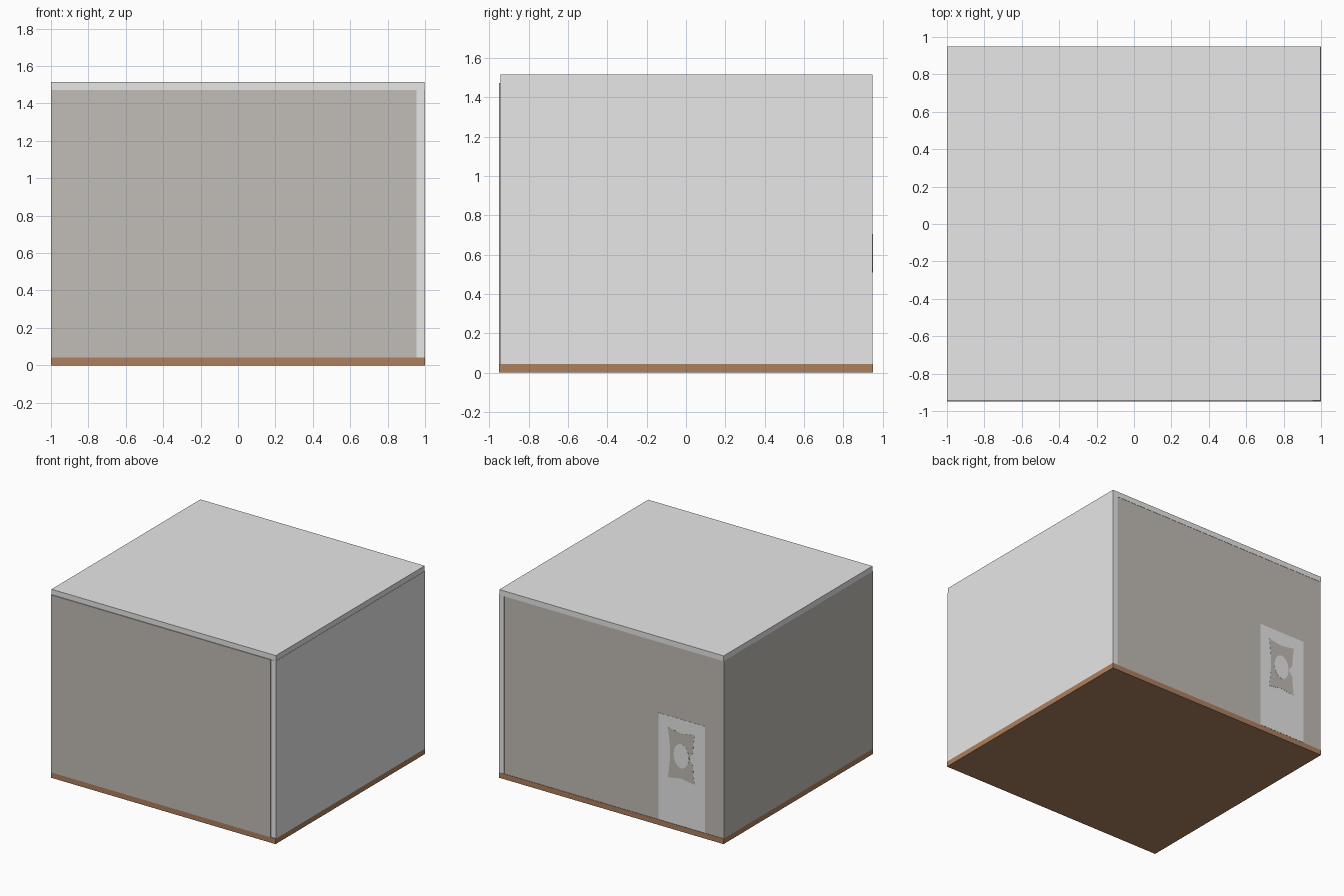
import bpy, bmesh, math

if "Cube" in bpy.data.objects:
    bpy.data.objects.remove(bpy.data.objects["Cube"])


def material(name, rgb):
    m = bpy.data.materials.new(name)
    m.diffuse_color = (*rgb, 1.0)
    m.use_nodes = True
    m.node_tree.nodes["Principled BSDF"].inputs["Base Color"].default_value = m.diffuse_color
    return m


GREY = material("light grey", (0.8, 0.8, 0.8))
TAUPE = material("warm grey", (0.535, 0.508, 0.474))
BROWN = material("wood brown", (0.423, 0.216, 0.114))


def finish(bm, name, mat):
    bmesh.ops.recalc_face_normals(bm, faces=bm.faces[:])
    me = bpy.data.meshes.new(name)
    bm.to_mesh(me)
    bm.free()
    me.materials.append(mat)
    ob = bpy.data.objects.new(name, me)
    bpy.context.collection.objects.link(ob)
    return ob


def box(name, x, y, z, mat):
    bm = bmesh.new()
    bmesh.ops.create_cube(bm, size=1)
    for v in bm.verts:
        for i, (a, b) in enumerate((x, y, z)):
            v.co[i] = a if v.co[i] < 0 else b
    return finish(bm, name, mat)


def plate(name, outline, y0, y1, mat):
    # flat x/z outline given a small thickness along y
    bm = bmesh.new()
    f = bm.faces.new([bm.verts.new((x, y0, z)) for x, z in outline])
    r = bmesh.ops.extrude_face_region(bm, geom=[f])
    for v in r["geom"]:
        if isinstance(v, bmesh.types.BMVert):
            v.co.y = y1
    return finish(bm, name, mat)


# room shell: floor, roof and four walls
T = 0.045
box("floor", (-1, 1), (-0.95, 0.95), (0, 0.043), BROWN)
box("roof", (-1, 0.998), (-0.944, 0.949), (1.472, 1.515), GREY)
box("right_wall", (1 - T, 1), (-0.945, 0.949), (0.043, 1.472), GREY)
box("left_wall", (-1, -1 + T), (-0.95 + T, 0.947 - T), (0.043, 1.472), TAUPE)
box("front_wall", (-1, 1 - T), (-0.95, -0.95 + T), (0.043, 1.472), TAUPE)
box("back_wall", (-1, 1 - T), (0.947 - T, 0.947), (0.043, 1.472), TAUPE)

# door on the back wall
CX, CZ = -0.622, 0.607
door = [(-0.832, 0.046), (-0.42, 0.046), (-0.42, 0.902), (-0.832, 0.902)]
plate("door", door, 0.9465, 0.9485, GREY)

# waisted door panel, with concave edges on all sides
half = [(-0.118, -0.2), (0, -0.182), (0.118, -0.2), (0.108, -0.12),
        (0.1, -0.05), (0.1, 0.05), (0.108, 0.12), (0.118, 0.2),
        (0, 0.182), (-0.118, 0.2), (-0.108, 0.12), (-0.105, 0.05),
        (-0.07, 0), (-0.105, -0.05), (-0.108, -0.12)]
plate("door_panel", [(CX + x, CZ + z) for x, z in half], 0.948, 0.9493, TAUPE)

# oval boss in the panel
oval = [(CX + 0.068 * math.cos(a), CZ + 0.098 * math.sin(a))
        for a in (math.tau * i / 16 for i in range(16))]
plate("door_boss", oval, 0.949, 0.95, GREY)
